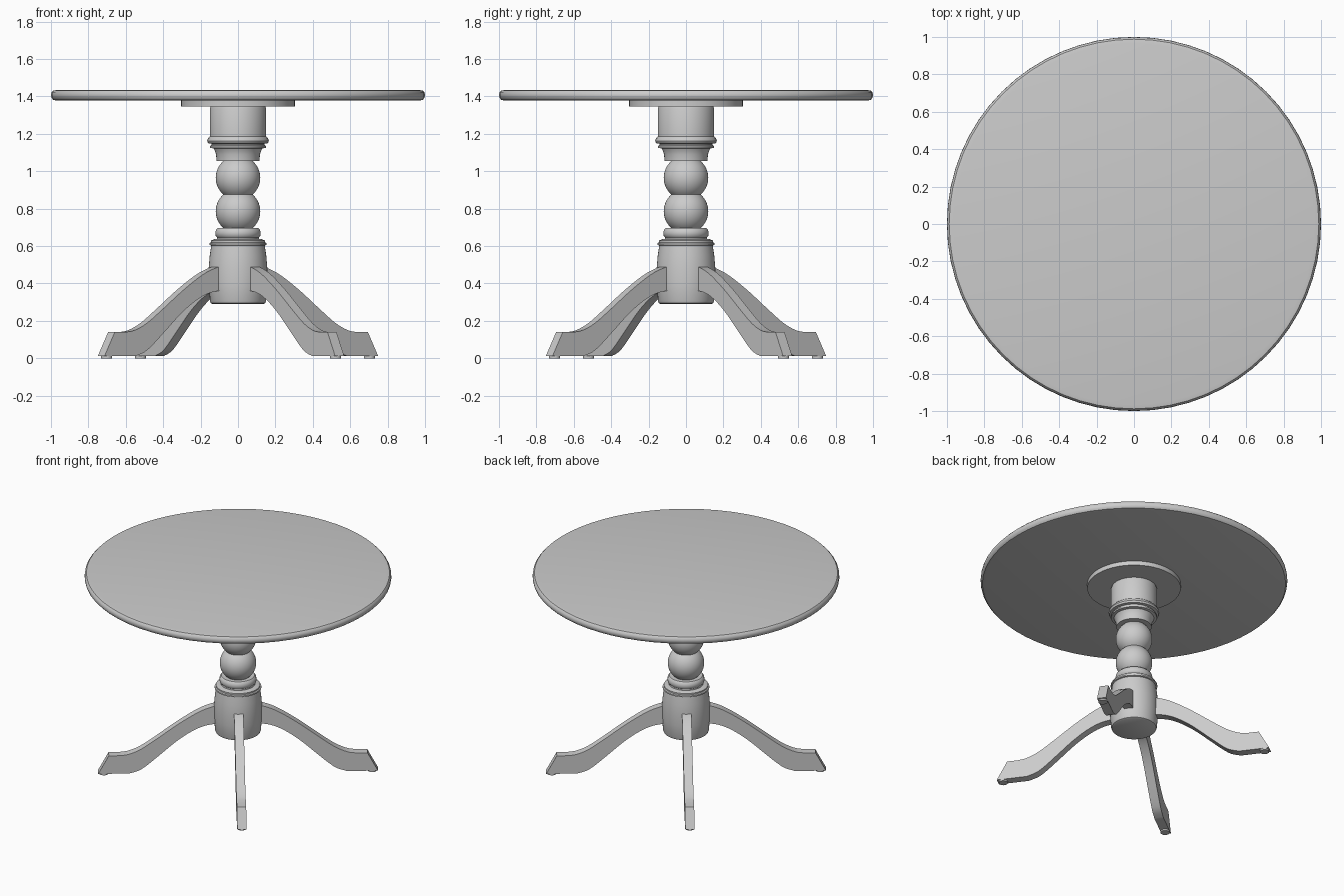
import bpy, bmesh, math
from mathutils import Matrix, Vector

cube = bpy.data.objects.get("Cube")
if cube:
    bpy.data.objects.remove(cube, do_unlink=True)

grey = bpy.data.materials.new("plain_grey")
grey.use_nodes = True
colour = (0.6, 0.6, 0.6, 1)
grey.diffuse_color = colour
grey.node_tree.nodes["Principled BSDF"].inputs["Base Color"].default_value = colour


def finish(name, bm, angle=35):
    bmesh.ops.recalc_face_normals(bm, faces=bm.faces)
    mesh = bpy.data.meshes.new(name)
    bm.to_mesh(mesh)
    bm.free()
    mesh.materials.append(grey)
    obj = bpy.data.objects.new(name, mesh)
    bpy.context.collection.objects.link(obj)
    bpy.ops.object.select_all(action='DESELECT')
    obj.select_set(True)
    bpy.context.view_layer.objects.active = obj
    bpy.ops.object.shade_smooth_by_angle(angle=math.radians(angle))
    return obj


def lathe(name, profile, sides=48, centre=(0, 0)):
    """Turn a (radius, height) profile round an upright axis and cap both ends."""
    bm = bmesh.new()
    rings = []
    for r, z in profile:
        rings.append([bm.verts.new((centre[0] + r * math.cos(i * math.tau / sides),
                                    centre[1] + r * math.sin(i * math.tau / sides), z))
                      for i in range(sides)])
    for low, high in zip(rings, rings[1:]):
        for i in range(sides):
            j = (i + 1) % sides
            bm.faces.new((low[i], low[j], high[j], high[i]))
    bm.faces.new(rings[0])
    bm.faces.new(rings[-1])
    return finish(name, bm)


def ball_profile(radius, centre_z, half_height, steps=14):
    """Sphere outline cut flat at both ends."""
    limit = math.asin(half_height / radius)
    angles = [limit * (2 * k / steps - 1) for k in range(steps + 1)]
    return [(radius * math.cos(a), centre_z + radius * math.sin(a)) for a in angles]


def smooth_path(points, steps=4):
    """Catmull-Rom curve through the points."""
    p = [Vector(q) for q in points]
    p = [2 * p[0] - p[1]] + p + [2 * p[-1] - p[-2]]
    out = []
    for a, b, c, d in zip(p, p[1:], p[2:], p[3:]):
        for k in range(steps):
            t = k / steps
            out.append(0.5 * (2 * b + (c - a) * t + (2 * a - 5 * b + 4 * c - d) * t ** 2
                              + (3 * b - a - 3 * c + d) * t ** 3))
    return out + [p[-2]]


# Table top with rounded rim, and mounting plate
lathe("table_top", [(0.97, 1.378), (0.988, 1.382), (0.997, 1.392), (1.0, 1.405),
                    (0.998, 1.42), (0.988, 1.431), (0.965, 1.435)], 64)
lathe("mounting_plate", [(0.305, 1.347), (0.305, 1.379)])

# Turned pedestal, from the bottom up
lathe("pedestal_base", [(0.135, 0.29), (0.145, 0.295), (0.15, 0.308), (0.156, 0.4),
                        (0.157, 0.48), (0.151, 0.55), (0.143, 0.603), (0.152, 0.606),
                        (0.152, 0.616), (0.144, 0.62), (0.144, 0.63), (0.126, 0.637)])
lathe("lower_collar", [(0.112, 0.635), (0.112, 0.647), (0.119, 0.655), (0.121, 0.67),
                       (0.118, 0.687), (0.108, 0.697)])
lathe("lower_ball", ball_profile(0.119, 0.786, 0.09))
lathe("upper_ball", ball_profile(0.119, 0.965, 0.09))
lathe("pedestal_head", [(0.115, 1.055), (0.117, 1.09), (0.124, 1.11), (0.13, 1.122),
                        (0.149, 1.125), (0.149, 1.136), (0.142, 1.14), (0.142, 1.147),
                        (0.16, 1.15), (0.165, 1.163), (0.16, 1.177), (0.151, 1.185),
                        (0.151, 1.335), (0.146, 1.348)])

# Four splayed legs: side outline extruded to a board, then turned into place
upper_edge = smooth_path([(0.10, 0.492), (0.16, 0.486), (0.257, 0.447), (0.39, 0.362),
                          (0.524, 0.262), (0.63, 0.187), (0.71, 0.15), (0.77, 0.14)])
lower_edge = smooth_path([(0.71, 0.011), (0.645, 0.033), (0.59, 0.072), (0.507, 0.145),
                          (0.40, 0.24), (0.30, 0.31), (0.21, 0.35), (0.10, 0.367)])
outline = upper_edge + [Vector((0.843, 0.14)), Vector((0.912, 0.011))] + lower_edge
leg_thickness = 0.06
first_angle = math.radians(36.6)

for n, name in enumerate(("back_left", "back_right", "front_right", "front_left")):
    angle = first_angle + n * math.pi / 2
    bm = bmesh.new()
    board = bm.faces.new([bm.verts.new((p.x, -leg_thickness / 2, p.y)) for p in outline])
    extruded = bmesh.ops.extrude_face_region(bm, geom=[board])["geom"]
    bmesh.ops.translate(bm, vec=(0, leg_thickness, 0),
                        verts=[v for v in extruded if isinstance(v, bmesh.types.BMVert)])
    bm.transform(Matrix.Rotation(angle, 4, 'Z'))
    finish(name + "_leg", bm, 25)
    # Glide pad under the foot
    lathe(name + "_pad", [(0.03, 0), (0.03, 0.013)], 20,
          (0.875 * math.cos(angle), 0.875 * math.sin(angle)))
